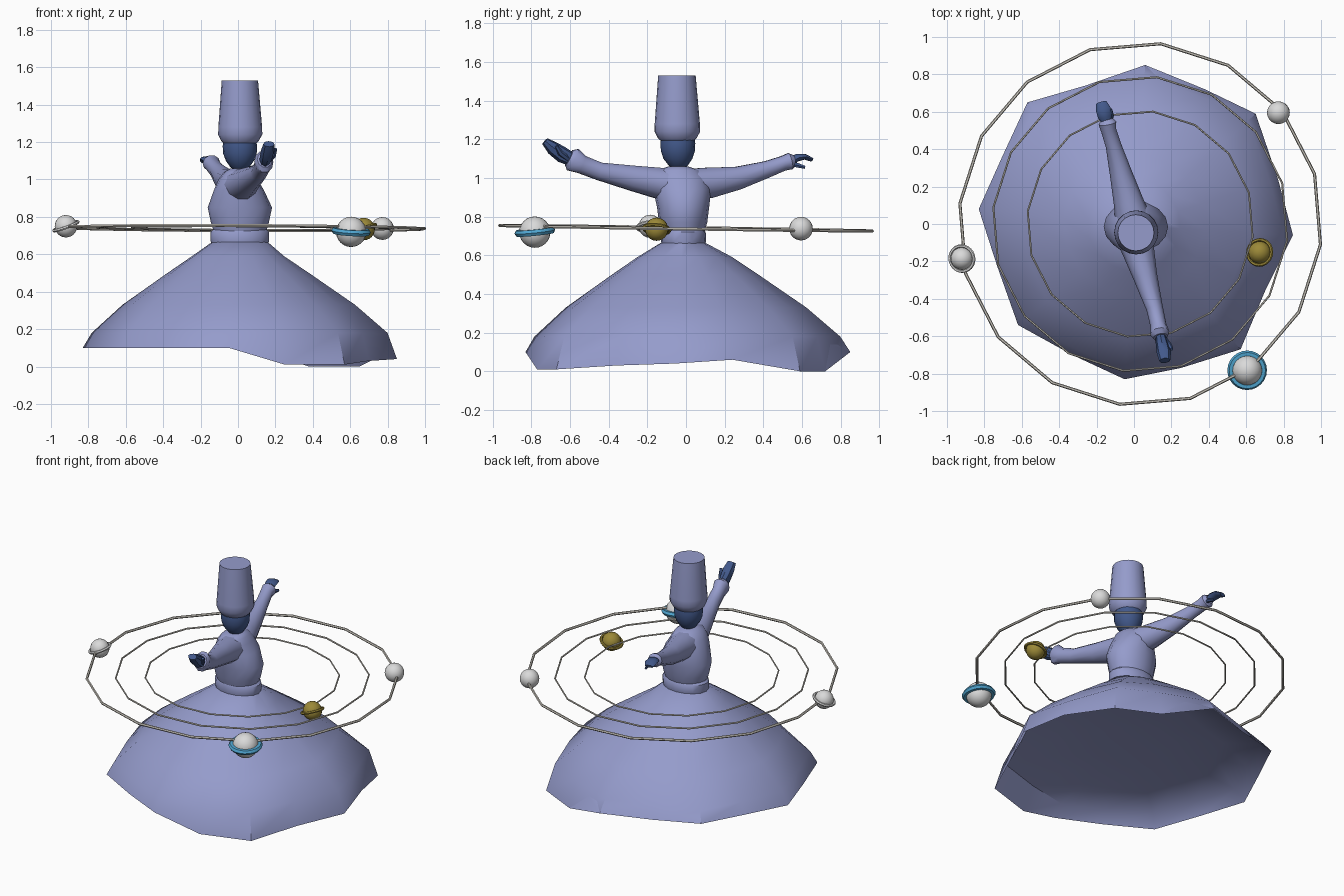
import bpy, math
from mathutils import Vector

cube = bpy.data.objects.get("Cube")
if cube:
    bpy.data.objects.remove(cube, do_unlink=True)

made = []


def material(name, rgb):
    m = bpy.data.materials.new(name)
    m.use_nodes = True
    m.diffuse_color = (*rgb, 1)
    m.node_tree.nodes["Principled BSDF"].inputs["Base Color"].default_value = (*rgb, 1)
    return m


lavender = material("lavender cloth", (0.30, 0.33, 0.60))
navy = material("dark blue skin", (0.055, 0.10, 0.26))
white = material("pale grey", (0.70, 0.70, 0.70))
wire = material("warm grey wire", (0.66, 0.63, 0.57))
gold = material("gold", (0.33, 0.25, 0.04))
blue = material("sky blue", (0.08, 0.38, 0.64))


def keep(obj, name, mat):
    obj.name = name
    obj.data.materials.append(mat)
    made.append(obj)
    return obj


def loft(name, rings, mat):
    """Bridge rings of equal point count and cap both ends."""
    n = len(rings[0])
    verts = [p for ring in rings for p in ring]
    faces = []
    for k in range(len(rings) - 1):
        for i in range(n):
            j = (i + 1) % n
            faces.append((k * n + i, k * n + j, (k + 1) * n + j, (k + 1) * n + i))
    faces.append(tuple(reversed(range(n))))
    faces.append(tuple(range(len(verts) - n, len(verts))))
    mesh = bpy.data.meshes.new(name)
    mesh.from_pydata(verts, [], faces)
    obj = bpy.data.objects.new(name, mesh)
    bpy.context.collection.objects.link(obj)
    return keep(obj, name, mat)


def stack(name, sections, mat, n=16):
    """Horizontal ellipses: centre x, centre y, z, radius x, radius y."""
    angles = [2 * math.pi * i / n for i in range(n)]
    return loft(name, [[(cx + rx * math.cos(a), cy + ry * math.sin(a), z) for a in angles]
                       for cx, cy, z, rx, ry in sections], mat)


def limb(name, path, mat, n=10):
    """Tube along a path: x, y, z, half width, half height."""
    pts = [Vector(p[:3]) for p in path]
    rings = []
    for i, p in enumerate(path):
        t = (pts[min(i + 1, len(pts) - 1)] - pts[max(i - 1, 0)]).normalized()
        side = t.cross(Vector((0, 0, 1))).normalized()
        up = side.cross(t)
        rings.append([pts[i] + side * p[3] * math.cos(a) - up * p[4] * math.sin(a)
                      for a in (-2 * math.pi * k / n for k in range(n))])
    return loft(name, rings, mat)


def sphere(name, loc, radius, mat):
    bpy.ops.mesh.primitive_uv_sphere_add(segments=20, ring_count=12, location=loc, radius=radius)
    return keep(bpy.context.object, name, mat)


def hoop(name, loc, radius, thick, mat, rot=(0, 0, 0), sides=16):
    bpy.ops.mesh.primitive_torus_add(major_segments=sides, minor_segments=6, location=loc,
                                     major_radius=radius, minor_radius=thick, rotation=rot)
    return keep(bpy.context.object, name, mat)


# Flaring skirt with a wavy angular hem and a recessed underside
hem = [(.85, -.06, .04), (.77, .24, .06), (.65, .59, 0), (.38, .72, 0),
       (.06, .85, .1), (-.26, .74, .1), (-.57, .65, .12), (-.7, .37, .11),
       (-.83, .08, .1), (-.73, -.23, .1), (-.62, -.54, .1), (-.33, -.7, .1),
       (-.05, -.83, .1), (.25, -.77, .01), (.57, -.67, .01), (.7, -.36, .03)]
rings = [[(x * s, y * s, z) for x, y, _ in hem]
         for s, z in [(.3, .225), (.65, .205), (.915, .17)]]
rings.append(hem)
for z, scale, roundness in [(.18, .945, .1), (.33, .755, .5), (.5, .465, .8), (.59, .305, 1)]:
    ring = []
    for x, y, _ in hem:
        f = scale * (1 + roundness * (.81 / math.hypot(x, y) - 1))
        ring.append((x * f, y * f - .01 * z, z))
    rings.append(ring)
rings.append([(.01 + .15 * x / math.hypot(x, y), -.015 + .115 * y / math.hypot(x, y), .665)
              for x, y, _ in hem])
loft("skirt", rings, lavender)

# Waistband and torso
stack("waistband", [(.01, -.013, .655, .152, .113), (.01, -.013, .675, .157, .117),
                    (.01, -.013, .72, .157, .115), (.01, -.015, .735, .14, .105)], lavender)
stack("torso", [(.01, -.015, .72, .14, .11), (.01, -.015, .77, .155, .125),
                (.01, -.015, .85, .172, .135), (.005, -.02, .94, .135, .15),
                (0, -.03, 1.0, .105, .14), (.005, -.04, 1.04, .08, .11),
                (.01, -.04, 1.06, .05, .05)], lavender)

# Outstretched sleeves with flared cuffs
limb("front_sleeve", [(0, -.06, .965, .10, .085), (.025, -.15, .975, .085, .083),
                      (.06, -.28, 1.0, .065, .068), (.11, -.45, 1.035, .045, .048),
                      (.13, -.54, 1.07, .043, .05), (.138, -.585, 1.095, .052, .065),
                      (.142, -.605, 1.105, .04, .045)], lavender)
limb("back_sleeve", [(0, 0, .965, .10, .085), (-.03, .12, .975, .08, .083),
                     (-.07, .27, 1.0, .06, .062), (-.11, .42, 1.045, .042, .045),
                     (-.135, .5, 1.075, .041, .04), (-.142, .54, 1.087, .048, .045),
                     (-.146, .56, 1.09, .032, .028)], lavender)

# Hands with thumbs
limb("front_hand", [(.14, -.59, 1.095, .026, .035), (.15, -.64, 1.12, .034, .042),
                    (.16, -.69, 1.155, .038, .036), (.165, -.73, 1.19, .03, .02)], navy, 8)
limb("front_thumb", [(.16, -.61, 1.10, .014, .016), (.19, -.65, 1.13, .014, .016),
                     (.202, -.67, 1.165, .009, .009)], navy, 6)
limb("back_hand", [(-.144, .54, 1.085, .025, .022), (-.155, .575, 1.105, .038, .02),
                   (-.165, .615, 1.11, .04, .015), (-.175, .65, 1.095, .028, .011)], navy, 8)
limb("back_thumb", [(-.135, .54, 1.075, .014, .014), (-.12, .58, 1.065, .013, .013),
                    (-.125, .615, 1.055, .008, .009)], navy, 6)

# Head and tall hat
stack("head", [(.01, -.04, 1.045, .02, .025), (.01, -.04, 1.065, .05, .05),
               (.01, -.042, 1.1, .075, .075), (.01, -.042, 1.14, .09, .088),
               (.01, -.042, 1.18, .092, .09), (.01, -.042, 1.22, .085, .085)], navy)
stack("tall_hat", [(.01, -.045, 1.195, .09, .09), (.01, -.045, 1.205, .10, .10),
                   (.012, -.045, 1.24, .118, .118), (.012, -.045, 1.28, .117, .117),
                   (.01, -.047, 1.53, .097, .097)], lavender, 20)

# Three slightly tilted orbits
for name, radius, thick in [("outer", .97, .0085), ("middle", .79, .0055), ("inner", .605, .005)]:
    hoop(name + "_orbit", (.033, 0, .74), radius, thick, wire,
         (-.013, .008, math.radians(16)))

# Planets and their rings
sphere("large_planet", (.605, -.782, .72), .081, white)
hoop("large_planet_ring", (.605, -.782, .722), .088, .018, blue, (.1, .06, 0), 24)
sphere("west_planet", (-.92, -.185, .75), .06, white)
hoop("west_planet_ring", (-.92, -.185, .75), .068, .009, white, (.1, -.35, 0), 24)
sphere("gold_planet", (.672, -.152, .735), .06, gold)
hoop("gold_planet_ring", (.672, -.152, .735), .068, .009, gold, (-.1, -.35, 0), 24)
sphere("plain_planet", (.772, .595, .738), .061, white)

# Smooth shading with crisp hard edges
bpy.ops.object.select_all(action='DESELECT')
for obj in made:
    obj.select_set(True)
bpy.context.view_layer.objects.active = made[0]
bpy.ops.object.shade_smooth_by_angle(angle=math.radians(40))
